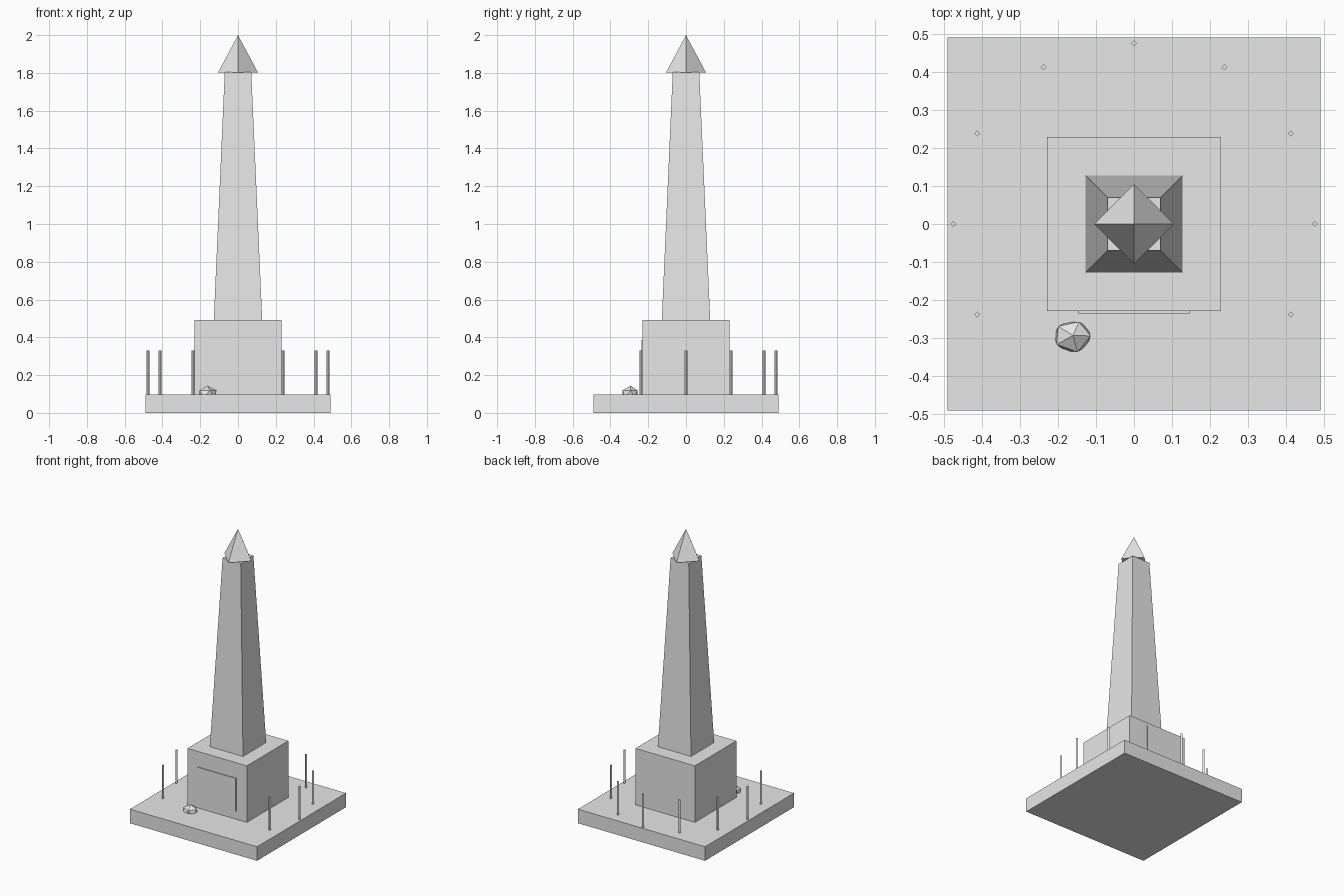
import bpy, math, random
from mathutils import Vector

if "Cube" in bpy.data.objects:
    bpy.data.objects.remove(bpy.data.objects["Cube"])

random.seed(4)
stone = bpy.data.materials.new("light_grey_stone")
stone.diffuse_color = (0.8, 0.8, 0.8, 1)
stone.use_nodes = True
stone.node_tree.nodes["Principled BSDF"].inputs["Base Color"].default_value = stone.diffuse_color


def finish(name):
    ob = bpy.context.object
    ob.name = name
    ob.data.materials.append(stone)
    return ob


def box(name, x0, x1, y0, y1, z0, z1):
    bpy.ops.mesh.primitive_cube_add(
        size=1, location=((x0 + x1) / 2, (y0 + y1) / 2, (z0 + z1) / 2))
    bpy.context.object.scale = (x1 - x0, y1 - y0, z1 - z0)
    return finish(name)


# Square slab, pedestal and a thin plaque on the front
box("base_slab", -0.491, 0.491, -0.491, 0.491, 0, 0.098)
box("pedestal", -0.229, 0.229, -0.229, 0.229, 0.098, 0.493)
box("front_plaque", -0.147, 0.147, -0.235, -0.226, 0.155, 0.385)

# Tapered square shaft
shaft = box("shaft", -0.128, 0.128, -0.128, 0.128, 0.493, 1.805)
for v in shaft.data.vertices:
    if v.co.z > 0:
        v.co.x *= 0.07 / 0.128
        v.co.y *= 0.07 / 0.128

# Pointed cap, turned 45 degrees to the shaft
bpy.ops.mesh.primitive_cone_add(vertices=4, radius1=0.105, depth=0.197,
                                location=(0, 0, 1.9015))
finish("pointed_cap")

# Ring of slim four-sided posts, open at the front
for deg in range(-30, 211, 30):
    a = math.radians(deg)
    bpy.ops.mesh.primitive_cylinder_add(
        vertices=4, radius=0.008, depth=0.232,
        location=(0.476 * math.cos(a), 0.476 * math.sin(a), 0.214))
    finish("fence_post")

# Small faceted rock half sunk in the slab
bpy.ops.mesh.primitive_ico_sphere_add(subdivisions=1, radius=1,
                                      location=(-0.162, -0.295, 0.1))
rock = finish("rock")
rock.scale = (0.055, 0.046, 0.044)
for v in rock.data.vertices:
    v.co += Vector((random.uniform(-0.06, 0.06), random.uniform(-0.06, 0.06), 0))
